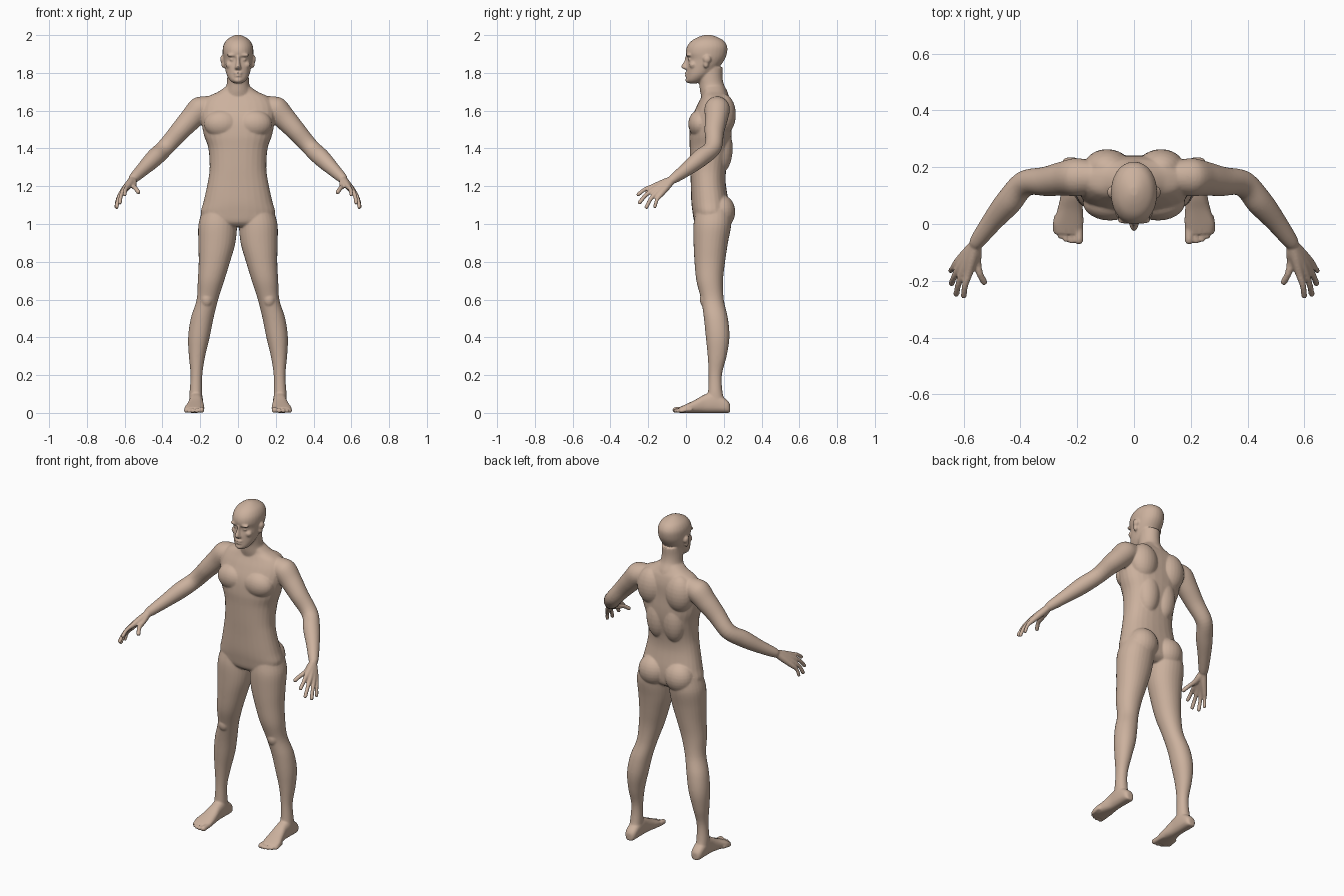
import bpy, bmesh
from math import cos, sin, pi
from mathutils import Vector as V, Matrix

bm = bmesh.new()
SEG, STEPS = 28, 5


def spline(a, b, c, d, t):
    return 0.5 * (2 * b + (c - a) * t + (2 * a - 5 * b + 4 * c - d) * t * t + (3 * b - a - 3 * c + d) * t ** 3)


def loft(rings, n=2.0, mirror=False):
    """Closed skin over rings (centre, u, v), eased between the rings."""
    fine, last = [], len(rings) - 1
    for i in range(last):
        q = [rings[max(0, min(last, i + k))] for k in (-1, 0, 1, 2)]
        for s in range(STEPS):
            fine.append([spline(*(r[j] for r in q), s / STEPS) for j in range(3)])
    fine.append(rings[-1])
    for side in ((1, -1) if mirror else (1,)):
        loops = []
        for c, u, v in fine:
            loop = []
            for k in range(SEG):
                a = 2 * pi * k / SEG
                ca, sa = cos(a), sin(a)
                p = c + u * (abs(ca) ** (2 / n) * (1 if ca > 0 else -1)) + v * (abs(sa) ** (2 / n) * (1 if sa > 0 else -1))
                loop.append(bm.verts.new((p.x * side, p.y, p.z)))
            loops.append(loop)
        for l0, l1 in zip(loops, loops[1:]):
            for k in range(SEG):
                m = (k + 1) % SEG
                bm.faces.new((l0[k], l0[m], l1[m], l1[k]))
        bm.faces.new(loops[0][::-1])
        bm.faces.new(loops[-1])


def stack(rows, n=2.0, mirror=False):
    """Level slices: (z, x centre, half width, y front, y back)."""
    loft([(V((x, (f + b) / 2, z)), V((w, 0, 0)), V((0, (b - f) / 2, 0))) for z, x, w, f, b in rows], n, mirror)


def limb(points):
    """Mirrored round tube through (x, y, z, radius) with a rounded tip."""
    ps = [(V(p[:3]), p[3]) for p in points]
    d = (ps[-1][0] - ps[-2][0]).normalized()
    ps.append((ps[-1][0] + d * ps[-1][1] * 0.7, ps[-1][1] * 0.5))
    rings = []
    for i, (p, r) in enumerate(ps):
        t = (ps[min(i + 1, len(ps) - 1)][0] - ps[max(i - 1, 0)][0]).normalized()
        u = t.cross(V((0, 0, 1))).normalized()
        rings.append((p, u * r, t.cross(u) * r))
    loft(rings, 2.0, True)


def blob(x, y, z, rx, ry, rz):
    """Ellipsoid, mirrored when it is off the centre line."""
    for s in ((1, -1) if x else (1,)):
        bmesh.ops.create_uvsphere(bm, u_segments=24, v_segments=14, radius=1,
                                  matrix=Matrix.Translation((x * s, y, z)) @ Matrix.Diagonal((rx, ry, rz, 1)))


# torso
stack([(1.73, 0, .062, .085, .2), (1.70, 0, .105, .09, .215), (1.67, 0, .165, .08, .23),
       (1.62, 0, .195, .055, .24), (1.55, 0, .195, .028, .24), (1.47, 0, .18, .018, .242),
       (1.40, 0, .157, .02, .236), (1.30, 0, .15, .022, .215), (1.22, 0, .16, .025, .21),
       (1.12, 0, .182, .028, .225), (1.06, 0, .196, .035, .228), (1.01, 0, .17, .045, .22),
       (.985, 0, .09, .07, .19)], 2.3)
blob(.085, .075, 1.53, .095, .063, .075)    # chest
blob(.095, .195, 1.58, .085, .069, .11)     # shoulder blades
blob(.055, .185, 1.40, .07, .062, .13)      # back muscles
blob(.088, .185, 1.065, .088, .076, .09)    # buttocks

# neck
stack([(1.83, 0, .055, .07, .195), (1.78, 0, .057, .065, .193), (1.74, 0, .06, .07, .2),
       (1.70, 0, .072, .075, .22), (1.66, 0, .08, .085, .23)])

# head
stack([(1.745, 0, .022, .015, .06), (1.76, 0, .042, .003, .09), (1.79, 0, .06, .004, .13),
       (1.83, 0, .07, .005, .175), (1.872, 0, .077, .01, .205), (1.905, 0, .081, -.001, .217),
       (1.94, 0, .079, .006, .218), (1.97, 0, .064, .03, .2), (1.99, 0, .038, .066, .165),
       (2.001, 0, .012, .1, .13)], 2.1)
stack([(1.89, 0, .009, -.003, .03), (1.86, 0, .01, -.011, .03), (1.836, 0, .014, -.026, .03),
       (1.825, 0, .018, -.02, .03), (1.817, 0, .012, -.005, .03)])   # nose
blob(0, .007, 1.799, .024, .013, .0065)     # lips
blob(0, .007, 1.784, .021, .013, .0065)
blob(0, .014, 1.762, .024, .018, .016)      # chin
blob(.03, .014, 1.894, .03, .014, .009)     # brow
blob(.031, .024, 1.871, .014, .014, .01)    # eyes
blob(.042, .037, 1.842, .024, .02, .02)     # cheeks
blob(.08, .112, 1.872, .015, .021, .022)    # ears
blob(.077, .106, 1.845, .012, .014, .02)

# legs
stack([(1.08, .10, .085, .055, .235), (1.0, .107, .102, .04, .24), (.9, .112, .098, .04, .222),
       (.8, .125, .083, .045, .207), (.7, .143, .07, .055, .196), (.6, .162, .057, .08, .2),
       (.5, .19, .06, .095, .222), (.4, .207, .057, .105, .23), (.3, .217, .043, .115, .215),
       (.2, .22, .031, .12, .19), (.1, .223, .034, .116, .195), (.03, .223, .034, .11, .22)], 2.1, True)
blob(.165, .1, .6, .032, .027, .04)         # kneecaps

# feet
loft([(V((x, y, h / 2)), V((w, 0, 0)), V((0, 0, h / 2))) for y, x, w, h in
      [(.234, .222, .018, .045), (.215, .222, .033, .07), (.15, .222, .037, .11), (.1, .222, .037, .098),
       (.05, .225, .045, .07), (0, .231, .053, .046), (-.035, .231, .046, .03)]], 2.5, True)
for x, y, r in [(.194, -.06, .015), (.219, -.061, .011), (.24, -.055, .011), (.259, -.044, .0105), (.275, -.028, .01)]:
    limb([(x * .9 + .023, .03, .018, r), (x, y + .04, .017, r), (x, y, r, r)])

# arms
limb([(.14, .165, 1.625, .055), (.2, .165, 1.608, .067), (.25, .16, 1.555, .06), (.31, .15, 1.49, .052),
      (.385, .142, 1.405, .046), (.44, .08, 1.352, .047), (.50, .008, 1.293, .037), (.555, -.065, 1.24, .026)])

# hands: each finger runs from the wrist over its knuckle to the tip
wrist = V((.558, -.072, 1.235))
for knuckle, tip, r in [((.583, -.175, 1.198), (.600, -.254, 1.155), .0105),
                        ((.603, -.170, 1.182), (.626, -.247, 1.112), .0105),
                        ((.616, -.155, 1.166), (.643, -.210, 1.088), .0105),
                        ((.622, -.135, 1.154), (.646, -.165, 1.090), .0095),
                        ((.552, -.135, 1.200), (.527, -.206, 1.168), .0115)]:
    k, t = V(knuckle), V(tip)
    mid = (k + t) / 2 + V((.004, -.004, .006))
    limb([(*wrist, .02), (*wrist.lerp(k, .5), .019), (*k, .0145), (*mid, r * 1.05), (*t, r)])

bmesh.ops.recalc_face_normals(bm, faces=bm.faces)
mesh = bpy.data.meshes.new("body")
bm.to_mesh(mesh)
bm.free()
body = bpy.data.objects.new("body", mesh)
bpy.context.collection.objects.link(body)
bpy.context.view_layer.objects.active = body
body.select_set(True)

# fuse all parts into one skin
fuse = body.modifiers.new("fuse", 'REMESH')
fuse.mode, fuse.voxel_size = 'VOXEL', .005
soft = body.modifiers.new("soften", 'SMOOTH')
soft.factor, soft.iterations = .5, 6
thin = body.modifiers.new("thin", 'DECIMATE')
thin.ratio = .4
for m in (fuse, soft, thin):
    bpy.ops.object.modifier_apply(modifier=m.name)
bpy.ops.object.shade_smooth()

skin = bpy.data.materials.new("skin")
skin.diffuse_color = (.6, .44, .34, 1)
body.data.materials.clear()
body.data.materials.append(skin)
